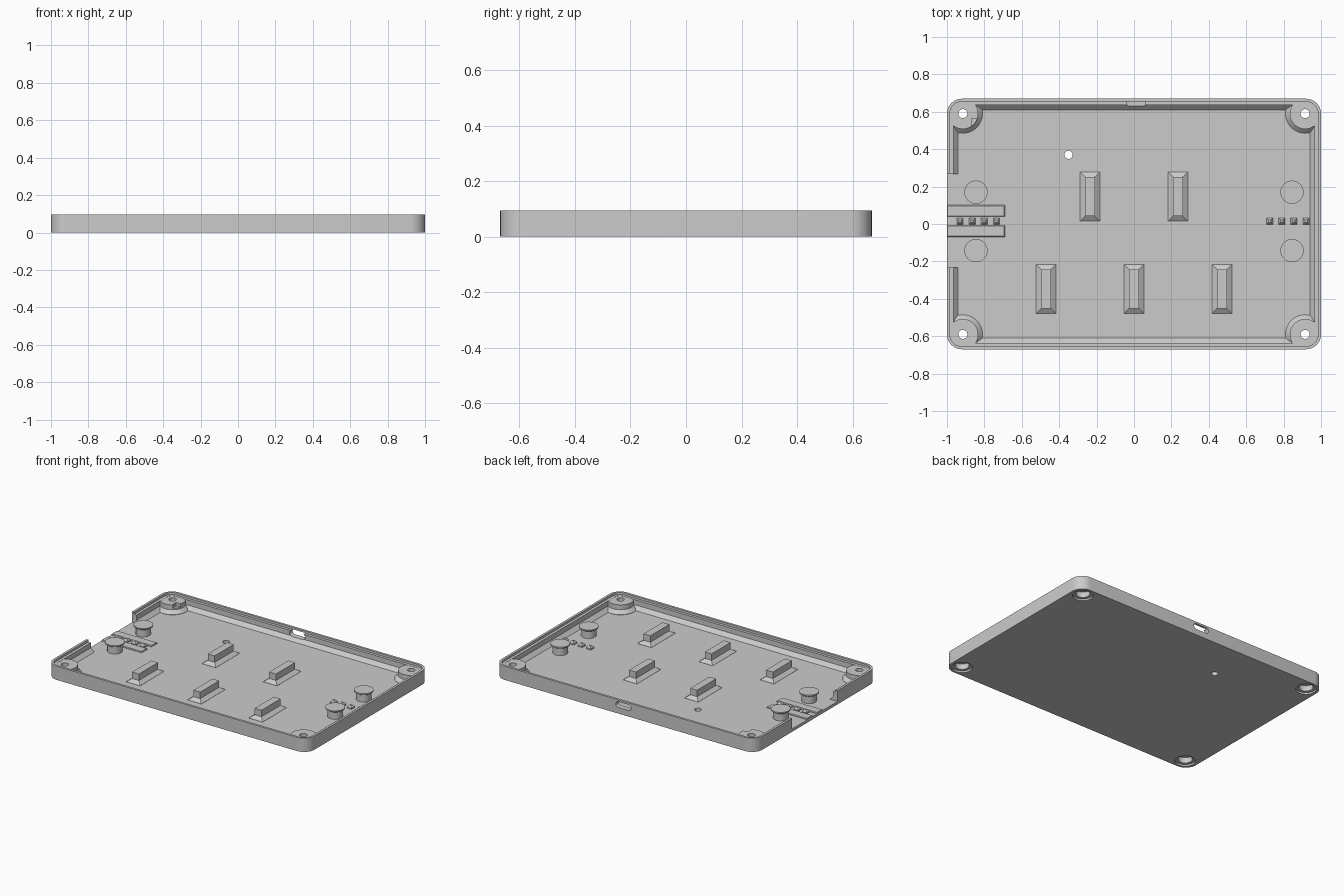
import bpy
import bmesh
from math import cos, sin, pi, radians, hypot

if "Cube" in bpy.data.objects:
    bpy.data.objects.remove(bpy.data.objects["Cube"])

GREY = bpy.data.materials.new("plain_grey")
GREY.use_nodes = True
COLOUR = (0.6, 0.6, 0.6, 1)
GREY.diffuse_color = COLOUR
GREY.node_tree.nodes["Principled BSDF"].inputs["Base Color"].default_value = COLOUR

HX, HY, TOP, FLOOR, CORNER = 1.0, 0.67, 0.095, 0.02, 0.08
BOSS_X, BOSS_Y = 0.915, 0.59


def skin(name, rings):
    """Closed solid through a stack of equal-length rings."""
    bm = bmesh.new()
    loops = [[bm.verts.new(p) for p in ring] for ring in rings]
    n = len(loops[0])
    for a, b in zip(loops, loops[1:]):
        for i in range(n):
            j = (i + 1) % n
            bm.faces.new((a[i], a[j], b[j], b[i]))
    bm.faces.new(loops[0][::-1])
    bm.faces.new(loops[-1])
    bmesh.ops.recalc_face_normals(bm, faces=bm.faces)
    mesh = bpy.data.meshes.new(name)
    bm.to_mesh(mesh)
    bm.free()
    mesh.materials.append(GREY)
    obj = bpy.data.objects.new(name, mesh)
    bpy.context.collection.objects.link(obj)
    return obj


def rounded_ring(inset, z, steps=8):
    r = max(CORNER - inset, 0.02)
    cx, cy = HX - inset - r, HY - inset - r
    ring = []
    for q, (sx, sy) in enumerate(((1, 1), (-1, 1), (-1, -1), (1, -1))):
        for k in range(steps + 1):
            a = (q + k / steps) * pi / 2
            ring.append((sx * cx + r * cos(a), sy * cy + r * sin(a), z))
    return ring


def lathe(name, x, y, profile, n=32):
    return skin(name, [[(x + r * cos(2 * pi * k / n), y + r * sin(2 * pi * k / n), z)
                        for k in range(n)] for r, z in profile])


def block(name, x, y, levels):
    """Stack of rectangles given as (width, depth, z)."""
    corners = ((-1, -1), (1, -1), (1, 1), (-1, 1))
    return skin(name, [[(x + sx * w / 2, y + sy * d / 2, z) for sx, sy in corners]
                       for w, d, z in levels])


def combine(target, tool, operation):
    mod = target.modifiers.new(operation.lower(), 'BOOLEAN')
    mod.operation, mod.solver, mod.object = operation, 'EXACT', tool
    bpy.context.view_layer.objects.active = target
    bpy.ops.object.modifier_apply(modifier=mod.name)
    bpy.data.objects.remove(tool)


def smooth(obj):
    bpy.ops.object.select_all(action='DESELECT')
    obj.select_set(True)
    bpy.context.view_layer.objects.active = obj
    bpy.ops.object.shade_smooth_by_angle(angle=radians(30))


# Tray: outer wall, rim lip, ledge, inner wall, chamfer down to the floor
tray = skin("tray", [rounded_ring(i, z) for i, z in (
    (0, 0), (0, TOP), (0.016, TOP), (0.016, 0.08),
    (0.035, 0.08), (0.035, 0.045), (0.06, FLOOR))])


def boss_ring(sx, sy, r, z, n=40, cap=0.07):
    ring = []
    for k in range(n):
        x, y = r * cos(2 * pi * k / n), r * sin(2 * pi * k / n)
        if x > 0 and y > 0:
            f = min(1, cap / hypot(x, y))
            x, y = x * f, y * f
        ring.append((sx * (BOSS_X + min(x, cap)), sy * (BOSS_Y + min(y, cap)), z))
    return ring


# Corner screw bosses with sloped skirts, kept inside the outer wall
corners = [(sx, sy) for sx in (-1, 1) for sy in (-1, 1)]
for sx, sy in corners:
    boss = skin("corner_boss", [boss_ring(sx, sy, r, z) for r, z in (
        (0.105, 0.01), (0.105, 0.022), (0.082, 0.045), (0.082, 0.079))])
    combine(tray, boss, 'UNION')

# Screw holes, recessed from below
for sx, sy in corners:
    hole = lathe("screw_cutter", sx * BOSS_X, sy * BOSS_Y, (
        (0.065, -0.02), (0.065, 0.012), (0.045, 0.012),
        (0.045, 0.05), (0.024, 0.05), (0.024, 0.2)))
    combine(tray, hole, 'DIFFERENCE')

# Side opening, small floor hole and boss notch
combine(tray, block("opening_cutter", -1.0, 0.018,
                    ((0.13, 0.5, FLOOR), (0.13, 0.5, 0.2))), 'DIFFERENCE')
combine(tray, lathe("floor_cutter", -0.35, 0.37, ((0.022, -0.1), (0.022, 0.1))), 'DIFFERENCE')
combine(tray, block("notch_cutter", -0.85, 0.545,
                    ((0.04, 0.04, 0.055), (0.04, 0.04, 0.2))), 'DIFFERENCE')

# Rounded port slot through the back wall
slot_rings = []
for y in (0.6, 0.7):
    ring = []
    for k in range(24):
        a = 2 * pi * (k + 0.5) / 24
        side = 0.04 if cos(a) > 0 else -0.04
        ring.append((0.01 + side + 0.02 * cos(a), y, 0.062 + 0.02 * sin(a)))
    slot_rings.append(ring)
combine(tray, skin("port_cutter", slot_rings), 'DIFFERENCE')
smooth(tray)

# Mushroom posts
for x in (-0.845, 0.845):
    for y in (0.17, -0.142):
        smooth(lathe("mushroom_post", x, y, (
            (0.048, 0.015), (0.048, 0.068), (0.062, 0.077), (0.062, 0.085))))

# Support blocks on sloped skirts
for x, y in ((-0.235, 0.147), (0.235, 0.147), (-0.47, -0.347), (0, -0.347), (0.47, -0.347)):
    block("support_block", x, y, (
        (0.106, 0.262, 0.015), (0.106, 0.262, FLOOR + 0.001),
        (0.052, 0.208, 0.04), (0.052, 0.208, 0.085)))

# Rows of small locating pins
for i in range(4):
    for start in (-0.93, 0.725):
        block("locating_pin", start + 0.065 * i, 0.015, (
            (0.034, 0.034, 0.015), (0.034, 0.034, 0.028), (0.014, 0.014, 0.042)))

# Low guide rails beside the left row of pins
for y in (0.07, -0.038):
    block("guide_rail", -0.845, y, (
        (0.31, 0.062, 0.012), (0.31, 0.062, 0.024), (0.302, 0.054, 0.028)))
